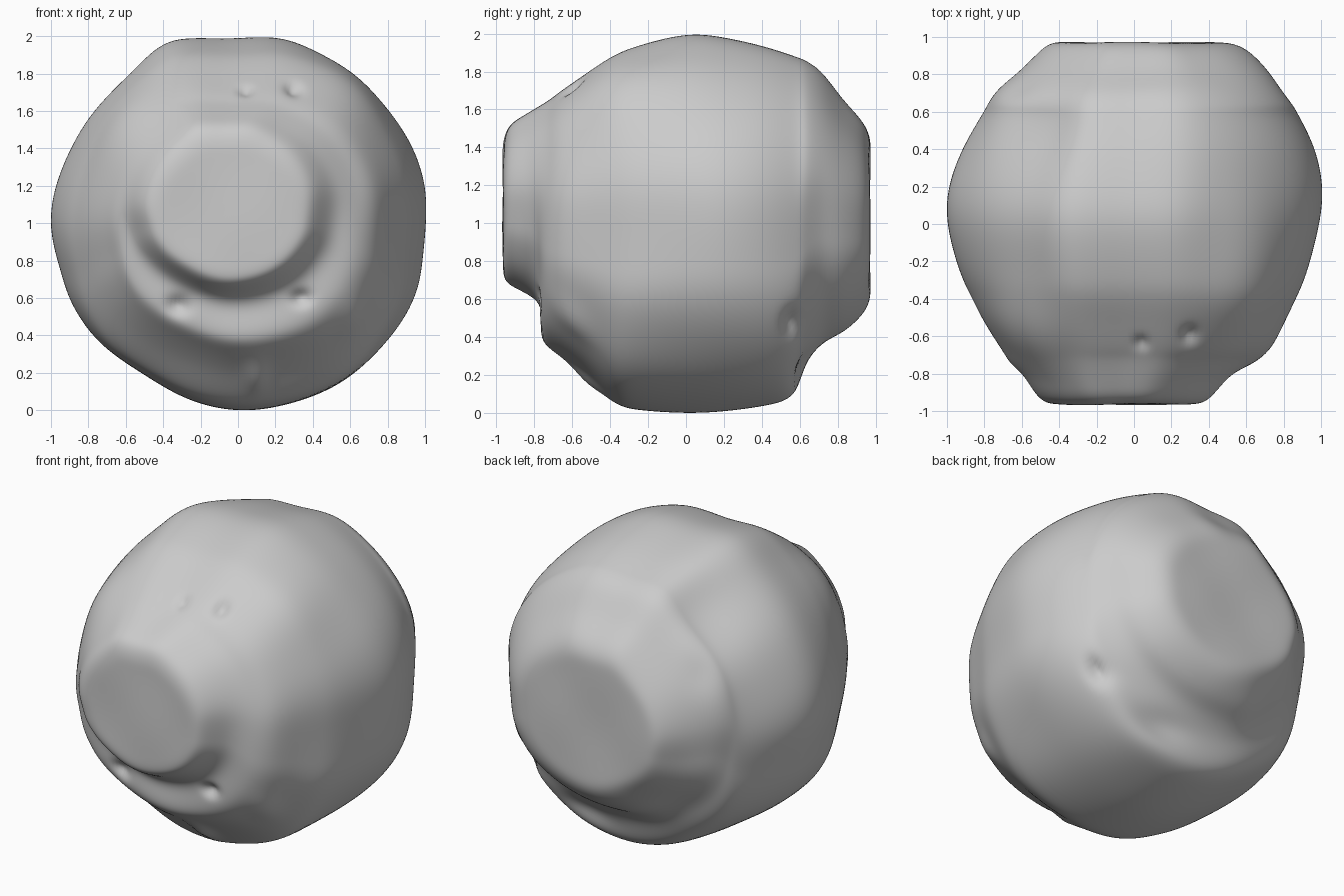
import bpy
import bmesh
import math

cube = bpy.data.objects.get("Cube")
if cube:
    bpy.data.objects.remove(cube, do_unlink=True)

# Plain grey stone
stone = bpy.data.materials.new("grey stone")
stone.use_nodes = True
GREY = (0.6, 0.6, 0.6, 1)
stone.diffuse_color = GREY
stone.node_tree.nodes["Principled BSDF"].inputs["Base Color"].default_value = GREY

# Lumpy outline of the girth, centred on the boulder's axis
GIRTH = [(1, 0), (1, .2), (.93, .4), (.8, .6), (.65, .75), (.45, .88),
         (.24, .99), (-.05, .96), (-.35, .99), (-.52, .84), (-.8, .55),
         (-.94, .28), (-1, 0), (-.93, -.25), (-.89, -.42), (-.74, -.63),
         (-.5, -.8), (-.25, -.94), (0, -1), (.25, -.97), (.5, -.88),
         (.75, -.7), (.95, -.4), (.98, -.2)]
SWELL = 1.018  # offsets the shrinkage of rounding

# Sections from front to back:
# y, left x, right x, low z, high z, tilt of the top, diagonal fullness
SECTIONS = [
    (-.965, -.44, .34, .72, 1.43, 0, 0),
    (-.94, -.51, .40, .67, 1.52, 0, 0),
    (-.815, -.58, .49, .60, 1.57, -.045, 0),
    (-.775, -.62, .56, .50, 1.61, -.01, .02),
    (-.74, -.66, .63, .38, 1.65, .03, .04),
    (-.67, -.70, .72, .32, 1.69, .01, .05),
    (-.52, -.80, .79, .21, 1.78, 0, .06),
    (-.38, -.87, .86, .05, 1.88, 0, .05),
    (-.27, -.93, .91, .02, 1.93, 0, .03),
    (0, -1.01, .98, 0, 2.015, 0, 0),
    (.2, -1, 1, .01, 1.99, 0, 0),
    (.42, -.91, .95, .04, 1.94, 0, .02),
    (.59, -.81, .86, .08, 1.88, 0, .03),
    (.63, -.79, .84, .27, 1.865, 0, .03),
    (.72, -.74, .77, .39, 1.81, 0, .02),
    (.82, -.61, .71, .43, 1.66, 0, .02),
    (.93, -.50, .61, .52, 1.55, 0, 0),
    (.97, -.44, .52, .60, 1.46, 0, 0),
]


def add_ring(bm, section, shrink=1):
    y, x0, x1, z0, z1, tilt, full = section
    cx, cz = (x0 + x1) / 2, (z0 + z1) / 2
    rx, rz = (x1 - x0) / 2 * shrink * SWELL, (z1 - z0) / 2 * shrink * SWELL
    ring = []
    for u, v in GIRTH:
        k = 1 + full * math.sin(2 * math.atan2(v, u)) ** 2
        ring.append(bm.verts.new((cx + u * rx * k, y + tilt * v, cz + v * rz * k)))
    return ring


# Loft the sections, closing both ends with flat inset caps
bm = bmesh.new()
rings = [add_ring(bm, SECTIONS[0], s) for s in (.3, .8)]
rings += [add_ring(bm, s) for s in SECTIONS]
rings += [add_ring(bm, SECTIONS[-1], s) for s in (.8, .3)]
n = len(GIRTH)
for a, b in zip(rings, rings[1:]):
    for i in range(n):
        j = (i + 1) % n
        bm.faces.new((a[i], a[j], b[j], b[i]))
bm.faces.new(rings[0])
bm.faces.new(rings[-1])
bmesh.ops.recalc_face_normals(bm, faces=bm.faces)
mesh = bpy.data.meshes.new("boulder")
bm.to_mesh(mesh)
bm.free()
boulder = bpy.data.objects.new("boulder", mesh)
bpy.context.collection.objects.link(boulder)

# Round the loft and keep the dense result
boulder.modifiers.new("round", "SUBSURF").levels = 3
graph = bpy.context.evaluated_depsgraph_get()
dense = bpy.data.meshes.new_from_object(boulder.evaluated_get(graph))
boulder.modifiers.clear()
boulder.data = dense

# Dents (positive depth) and bumps (negative): place, stretch, depth
DENTS = [
    ((.04, -.62, 1.69), (.03, .05, .04), .03),
    ((.29, -.57, 1.69), (.04, .06, .05), .04),
    ((-.32, -.77, .56), (.06, .1, .05), .04),
    ((.34, -.77, .6), (.05, .1, .04), .04),
    ((.7, .56, .48), (.15, .05, .07), .06),
    ((.3, .6, .25), (.2, .06, .1), .04),
    ((.1, -.45, .2), (.06, .2, .1), -.03),
    ((.62, -.6, .5), (.08, .15, .14), -.02),
    ((-.65, .75, 1.45), (.12, .1, .14), .02),
    ((-.45, .5, 1.75), (.3, .3, .25), .06),
    ((.5, -.33, 1.7), (.35, .35, .25), -.045),
    ((-.53, -.57, 1.5), (.25, .25, .3), -.05),
    ((-.3, .82, .42), (.25, .2, .15), -.05),
]
normals = [v.normal.copy() for v in dense.vertices]
for v, normal in zip(dense.vertices, normals):
    push = 0
    for place, size, depth in DENTS:
        d = sum(((c - p) / s) ** 2 for c, p, s in zip(v.co, place, size))
        push += depth * math.exp(-d)
    # Faint weathering around the girth
    push += .004 * math.sin(9 * v.co.x + 2 * v.co.y) * math.sin(8 * v.co.z)
    v.co -= normal * push

dense.materials.clear()
dense.materials.append(stone)
for face in dense.polygons:
    face.use_smooth = True
